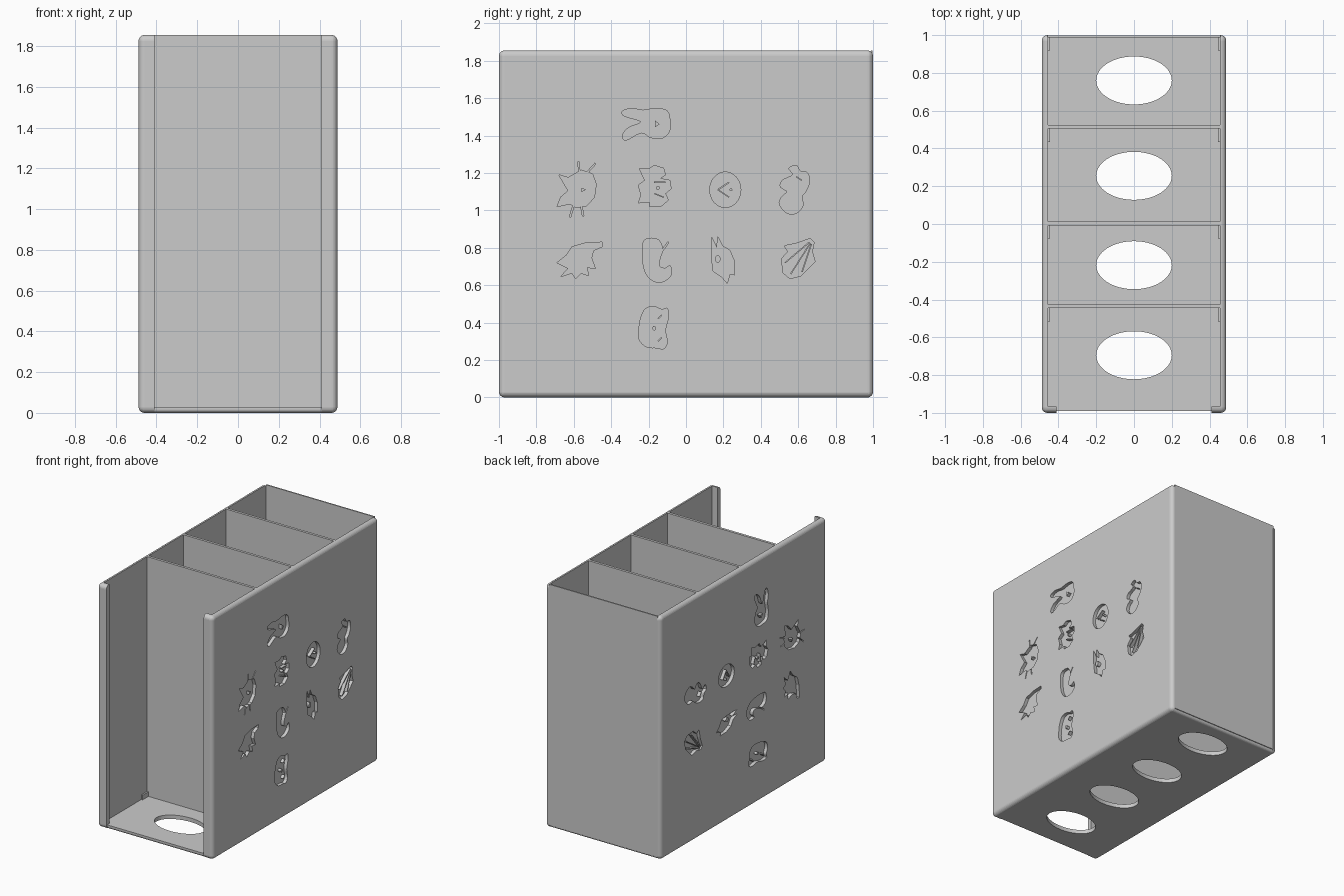
import bpy, bmesh, math
from mathutils import Vector

if "Cube" in bpy.data.objects:
    bpy.data.objects.remove(bpy.data.objects["Cube"])

OUT, INN, H = 0.488, 0.455, 1.855   # outer x, inner x, height
DEPTH = 0.025                       # engraving depth

grey = bpy.data.materials.new("light_grey")
grey.diffuse_color = (0.6, 0.6, 0.6, 1)
grey.use_nodes = True
grey.node_tree.nodes["Principled BSDF"].inputs["Base Color"].default_value = grey.diffuse_color


def finish(bm, name):
    bmesh.ops.recalc_face_normals(bm, faces=bm.faces[:])
    me = bpy.data.meshes.new(name)
    bm.to_mesh(me)
    bm.free()
    me.materials.append(grey)
    ob = bpy.data.objects.new(name, me)
    bpy.context.collection.objects.link(ob)
    return ob


def box(name, lo, hi, rounded=None, radius=0.03):
    """Box between two corners; edges whose midpoint passes the rule are rounded."""
    bm = bmesh.new()
    bmesh.ops.create_cube(bm, size=1)
    for v in bm.verts:
        v.co = Vector([l + (c + 0.5) * (h - l) for l, h, c in zip(lo, hi, v.co)])
    if rounded:
        edges = [e for e in bm.edges if rounded((e.verts[0].co + e.verts[1].co) / 2)]
        bmesh.ops.bevel(bm, geom=edges, offset=radius, segments=6, profile=0.5,
                        affect='EDGES', clamp_overlap=True)
    return finish(bm, name)


def prism(bm, pts, axis, a, b):
    """Extrude a closed outline of 3D points along one axis from a to b."""
    ring = []
    for p in pts:
        q = Vector(p)
        q[axis] = a
        ring.append(bm.verts.new(q))
    face = bm.faces.new(ring)
    new = bmesh.ops.extrude_face_region(bm, geom=[face])["geom"]
    for v in new:
        if isinstance(v, bmesh.types.BMVert):
            v.co[axis] = b


def cut(target, cutter):
    mod = target.modifiers.new("cut", 'BOOLEAN')
    mod.operation, mod.solver, mod.object = 'DIFFERENCE', 'EXACT', cutter
    mod.use_self = True
    bpy.context.view_layer.objects.active = target
    bpy.ops.object.modifier_apply(modifier=mod.name)
    bpy.data.objects.remove(cutter)


def smooth(pts, n=4):
    """Closed curve through the points."""
    res, k = [], len(pts)
    for i in range(k):
        p0, p1, p2, p3 = (Vector(pts[(i + j) % k]) for j in (-1, 0, 1, 2))
        for s in range(n):
            t = s / n
            res.append(0.5 * (2 * p1 + (p2 - p0) * t + (2 * p0 - 5 * p1 + 4 * p2 - p3) * t * t
                              + (3 * p1 - p0 - 3 * p2 + p3) * t ** 3))
    return res


def oval(cx, cy, rx, ry, n=32):
    return [(cx + rx * math.cos(2 * math.pi * i / n), cy + ry * math.sin(2 * math.pi * i / n))
            for i in range(n)]


def stroke(x1, y1, x2, y2, w=0.35):
    d = Vector((x2 - x1, y2 - y1)).normalized() * w
    return [(x1 - d.y, y1 + d.x), (x2 - d.y, y2 + d.x), (x2 + d.y, y2 - d.x), (x1 + d.y, y1 - d.x)]


# Engraved animals: centre, sunk outlines, raised details (hundredths)
ICONS = []


def icon(cy, cz, sunk, raised=()):
    ICONS.append((cy, cz, sunk, raised))


# rabbit
icon(-0.21, 1.46, [smooth([(11, 7), (5, 8.5), (-2, 7.5), (-8, 8.5), (-13, 7), (-12, 4.5), (-4, 2),
     (-4, 0.5), (-10, -2), (-13, -6), (-11, -8.5), (-3, -4.5), (2, -7), (8, -7.5), (12, -4), (12.5, 1)])],
     [[(4.5, 2), (4.5, -1.5), (7, 0)]])
# cat with whiskers
icon(-0.58, 1.11, [[(-10, 8), (-5, 6.5), (2, 10.5), (8, 8.5), (10, 3), (9, -4), (5, -8.5), (-1, -9.5),
     (-4, -7.5), (-11, -9), (-9, -4), (-5, -0.5), (-6.5, 2)],
     stroke(0.5, 15, 1, 9), stroke(9.5, 14, 5, 9), stroke(-4, -14.5, -2, -8), stroke(3, -14, 2, -8.5)],
     [[(2, 1.2), (2, -1.2), (4.5, 0)]])
# hen
icon(-0.17, 1.12, [[(-8, 10.5), (-3, 10), (0, 12), (5, 10.5), (6, 7), (3, 5), (8.5, 4), (9, -0.5),
     (6, -3), (7.5, -6.5), (3.5, -10), (-2.5, -10), (-2.5, -7.5), (-8.5, -8), (-7, -4), (-8.5, 1.5), (-5, 4)]],
     [oval(2, 0, 1, 1, 12), stroke(0, 3, 6, 3), stroke(0, -3, 5, -5)])
# lion
icon(0.21, 1.11, [oval(0, 0, 8.3, 9.5)],
     [stroke(-4, 0, 2, 4), stroke(-4, 0, 2, -4), oval(3, 0, 0.8, 0.8, 12)])
# squirrel
icon(0.58, 1.11, [smooth([(-3, 11.5), (1, 13), (3, 10), (7, 9), (8, 4), (6, -1), (4, -3.5), (4.5, -8.5),
     (1, -12.5), (-4, -12.5), (-8, -8), (-7, -4), (-4, -1), (-7.5, 1.5), (-6.5, 5), (-1, 8)])],
     [stroke(1, 7, 4, 5)])
# bat
icon(-0.57, 0.73, [[(-12, -1), (-7, 3), (-4, 7.5), (3, 9.5), (12, 10), (12, 7.5), (7.5, 5.5), (6.5, 1.5),
     (8.5, -4), (4, -3.5), (5, -8), (1, -6.5), (-2, -9.5), (-4, -6.5), (-10, -8.5), (-6, -4)]])
# duck with a beak stroke
icon(-0.16, 0.74, [smooth([(-7, 8.5), (-3.5, 11), (1.5, 10), (3.5, 5), (2, 0), (2, -4), (5, -5),
     (7.5, -3.5), (8, -8.5), (4, -12), (-1, -12), (-5, -8.5), (-7, -2)]), stroke(3, 4, 6.5, 9)])
# goat
icon(0.2, 0.74, [[(-6.5, 12), (-3.5, 6), (-3, 12), (-0.5, 7), (3.5, 4.5), (6, -1.5), (6, -8.5),
     (3.5, -8), (2, -13), (-1, -9.5), (-5.5, -6.5), (-6.5, 2)]], [oval(-3, 0, 1.5, 2, 16)])
# shell
icon(0.6, 0.75, [[(6.5, 10), (8.5, 8), (7.5, 3), (9, -2.5), (5.5, -6), (1.5, -10), (-4.5, -11.5),
     (-8, -8.5), (-9, -1), (-5.5, 3), (-7.5, 6), (-0.5, 7.5)]],
     [stroke(6, 8, -7, -3), stroke(6.5, 7.5, -4, -9), stroke(7, 7, 2, -8)])
# sheep
icon(-0.17, 0.37, [smooth([(-7, 6), (-4.5, 10.5), (0, 11.5), (4, 10), (7, 10.5), (7.5, 5.5), (6, -1),
     (7, -7.5), (5, -11), (1.5, -10.5), (-4, -10), (-8, -6), (-8, 1)])],
     [oval(0, 0, 0.9, 1.3, 16), stroke(2, 5, 4, 7), stroke(2, -7, 4, -5)])


def place(side, cy, cz, pts):
    """Lay an outline on a side panel; the left side is turned a quarter."""
    if side > 0:
        return [(0, cy + p[0] / 100, cz + p[1] / 100) for p in pts]
    return [(0, cy - p[1] / 100, cz - p[0] / 100) for p in pts]


for side, word in ((1, "right"), (-1, "left")):
    # side panel, rounded on its outer rim and corners
    xs = sorted((side * INN, side * OUT))
    panel = box(word + "_panel", (xs[0], -1, 0), (xs[1], 1, H),
                lambda m: abs(m.x) > OUT - 0.001 or (abs(m.y) > 0.99 and abs(m.z - H / 2) > H / 2 - 0.01))
    sunk, raised = bmesh.new(), bmesh.new()
    for cy, cz, outlines, details in ICONS:
        for o in outlines:
            prism(sunk, place(side, cy, cz, o), 0, side * (OUT - DEPTH), side * (OUT + 0.02))
        for o in details:
            prism(raised, place(side, cy, cz, o), 0, side * (OUT - DEPTH - 0.003), side * OUT)
    cut(panel, finish(sunk, word + "_engraving_cutter"))
    finish(raised, word + "_engraving_details")
    # front lip
    xs = sorted((side * 0.41, side * (INN + 0.003)))
    box(word + "_front_lip", (xs[0], -1, 0), (xs[1], -0.965, H),
        lambda m: m.y < -0.99 and abs(m.z - H / 2) > H / 2 - 0.01)

# floor with oval holes
floor = box("floor", (-INN - 0.002, -0.99, 0), (INN + 0.002, 0.992, 0.03),
            lambda m: abs(m.y) > 0.98 and m.z < 0.01, 0.02)
holes = bmesh.new()
for y in (0.76, 0.255, -0.218, -0.695):
    prism(holes, [(x, v, 0) for x, v in oval(0, y, 0.2, 0.127, 64)], 2, -0.1, 0.1)
cut(floor, finish(holes, "hole_cutter"))

# back wall and dividers, each with two small stops at the floor
WALLS = (("back_wall", 0.988, 0.998), ("rear_divider", 0.505, 0.525),
         ("middle_divider", -0.008, 0.012), ("front_divider", -0.445, -0.425))
for name, y0, y1 in WALLS:
    box(name, (-INN - 0.002, y0, 0.02), (INN + 0.002, y1, H))
    for side in (1, -1):
        xs = sorted((side * 0.444, side * (INN + 0.002)))
        box(name + "_stop", (xs[0], y0 - 0.07, 0.028), (xs[1], y0 + 0.002, 0.065))
